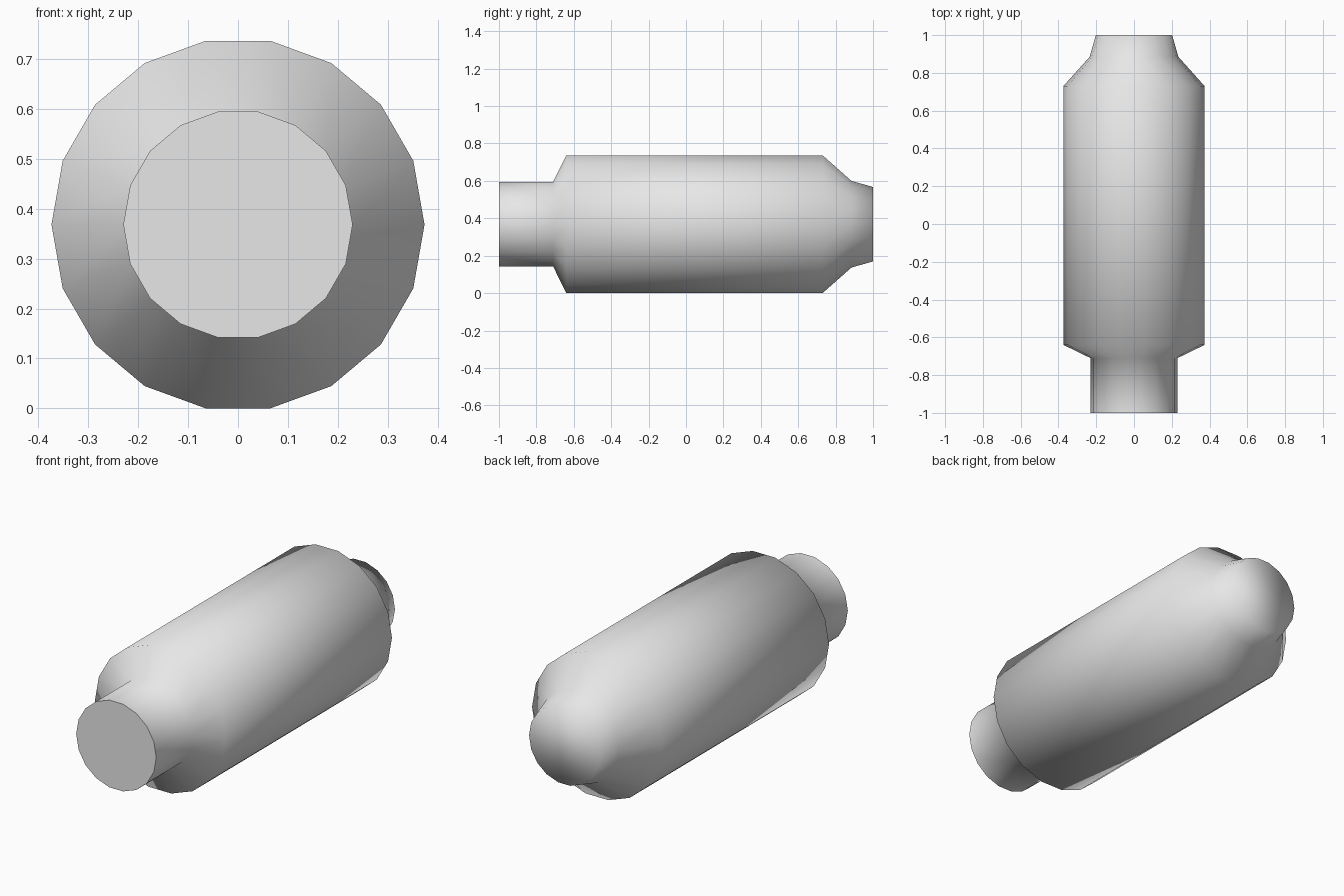
import bpy, bmesh, math

cube = bpy.data.objects.get("Cube")
if cube:
    bpy.data.objects.remove(cube, do_unlink=True)

SIDES = 18
BODY_RADIUS = 0.374
AXIS_Z = BODY_RADIUS * math.cos(math.pi / SIDES)

# Profile along the axis, front to back: (y, radius)
PROFILE = [
    (-1.0, 0.23), (-0.71, 0.23),             # front neck
    (-0.64, BODY_RADIUS), (0.73, BODY_RADIUS),  # main body
    (0.885, 0.235), (1.0, 0.202),            # tapered rear end
]

# Plain grey material
grey = bpy.data.materials.new("grey")
grey.use_nodes = True
colour = (0.8, 0.8, 0.8, 1.0)
grey.diffuse_color = colour
grey.node_tree.nodes["Principled BSDF"].inputs["Base Color"].default_value = colour

# Rings of the turned body
bm = bmesh.new()
rings = []
for y, r in PROFILE:
    ring = []
    for i in range(SIDES):
        a = 2 * math.pi * i / SIDES
        ring.append(bm.verts.new((r * math.cos(a), y, AXIS_Z + r * math.sin(a))))
    rings.append(ring)

# Smooth side walls
for near, far in zip(rings, rings[1:]):
    for i in range(SIDES):
        j = (i + 1) % SIDES
        bm.faces.new((near[i], near[j], far[j], far[i])).smooth = True

# Flat front cap with a sharp rim, and a rear cap that blends into the taper
front_cap = bm.faces.new(rings[0])
for edge in front_cap.edges:
    edge.smooth = False
bm.faces.new(rings[-1]).smooth = True
bmesh.ops.recalc_face_normals(bm, faces=bm.faces[:])

mesh = bpy.data.meshes.new("canister_body")
bm.to_mesh(mesh)
bm.free()
mesh.materials.append(grey)
body = bpy.data.objects.new("canister_body", mesh)
bpy.context.collection.objects.link(body)
